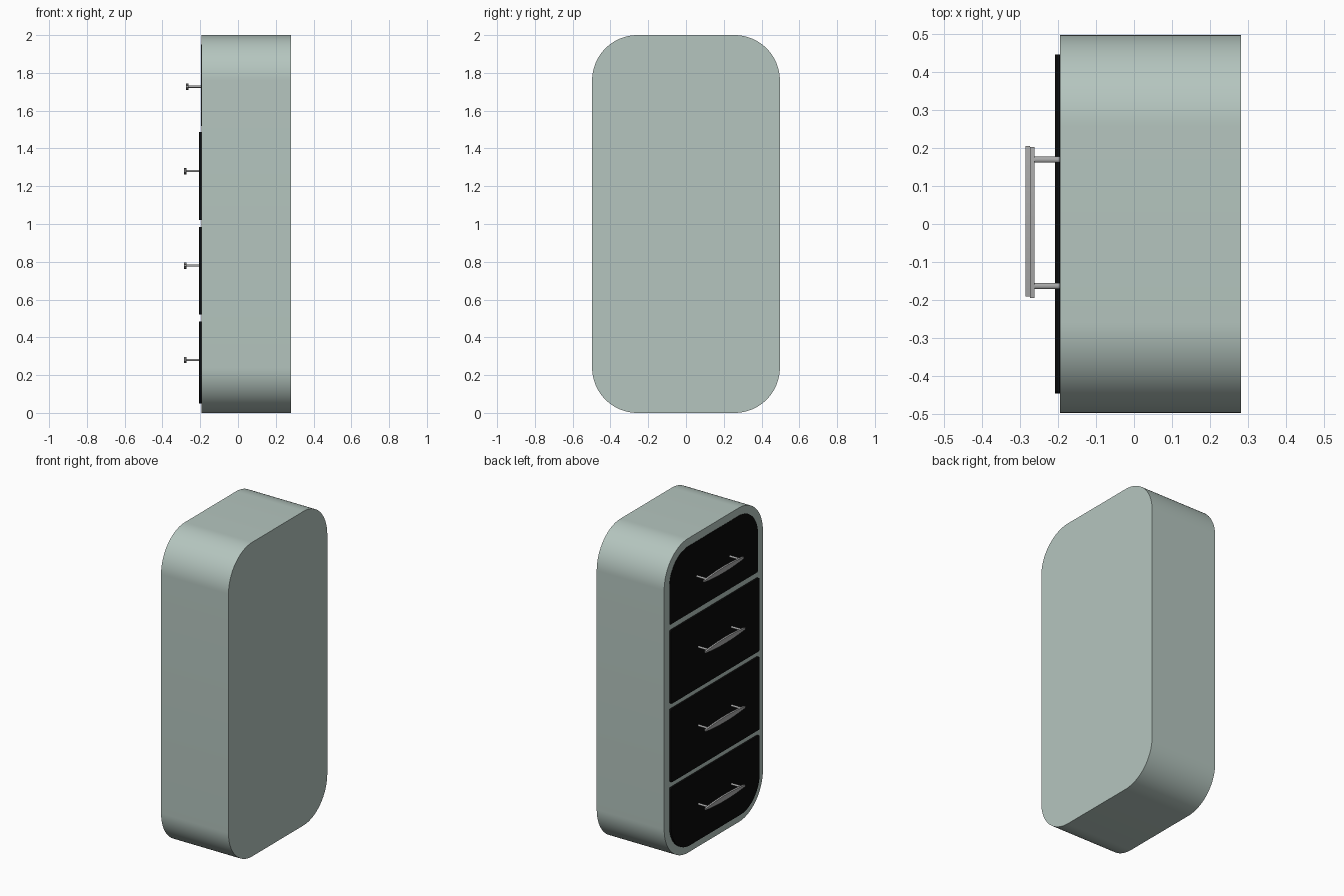
import bpy, bmesh
from math import pi, sin, cos

if "Cube" in bpy.data.objects:
    bpy.data.objects.remove(bpy.data.objects["Cube"])


def material(name, rgb):
    m = bpy.data.materials.new(name)
    m.diffuse_color = (*rgb, 1)
    m.use_nodes = True
    m.node_tree.nodes["Principled BSDF"].inputs["Base Color"].default_value = m.diffuse_color
    return m


SAGE = material("sage", (0.46, 0.56, 0.52))
BLACK = material("black", (0.003, 0.003, 0.003))
STEEL = material("steel", (0.4, 0.4, 0.4))


def rounded(y0, y1, z0, z1, r_bottom, r_top, n=16):
    """Rectangle outline in the YZ plane with rounded corners."""
    pts = []
    for cy, cz, r, a0 in ((y1 - r_bottom, z0 + r_bottom, r_bottom, -pi / 2),
                          (y1 - r_top, z1 - r_top, r_top, 0),
                          (y0 + r_top, z1 - r_top, r_top, pi / 2),
                          (y0 + r_bottom, z0 + r_bottom, r_bottom, pi)):
        for i in range(n + 1):
            a = a0 + pi / 2 * i / n
            pts.append((cy + r * cos(a), cz + r * sin(a)))
    return pts


def slab(name, outline, x0, x1, mat):
    """Extrude a YZ outline along x."""
    bm = bmesh.new()
    face = bm.faces.new([bm.verts.new((x0, y, z)) for y, z in outline])
    ext = bmesh.ops.extrude_face_region(bm, geom=[face])
    for v in ext["geom"]:
        if isinstance(v, bmesh.types.BMVert):
            v.co.x = x1
    bmesh.ops.recalc_face_normals(bm, faces=bm.faces)
    me = bpy.data.meshes.new(name)
    bm.to_mesh(me)
    bm.free()
    ob = bpy.data.objects.new(name, me)
    bpy.context.collection.objects.link(ob)
    me.materials.append(mat)
    bpy.context.view_layer.objects.active = ob
    bpy.ops.object.select_all(action='DESELECT')
    ob.select_set(True)
    bpy.ops.object.shade_smooth_by_angle()
    return ob


# cabinet body
slab("cabinet_body", rounded(-0.497, 0.497, 0, 2, 0.24, 0.24, 24), -0.194, 0.281, SAGE)

# drawers: bottom, top, lower radius, upper radius, front x, handle height
drawers = [(0.05, 0.485, 0.19, 0.01, -0.207, 0.28),
           (0.52, 0.985, 0.01, 0.01, -0.207, 0.78),
           (1.02, 1.487, 0.01, 0.01, -0.207, 1.28),
           (1.52, 1.95, 0.01, 0.19, -0.196, 1.727)]

for k, (z0, z1, rb, rt, x, hz) in enumerate(drawers, 1):
    slab(f"drawer_front_{k}", rounded(-0.445, 0.445, z0, z1, rb, rt), x, -0.17, BLACK)

    # handle bar, widest in the middle
    yc = 0.004 if k == 4 else 0.007
    steps = [-1 + i / 12 for i in range(25)]
    arc = [(yc + 0.198 * t, 0.005 + 0.012 * (1 - t * t)) for t in steps]
    outline = [(y, hz - h) for y, h in arc] + [(y, hz + h) for y, h in reversed(arc)]
    slab(f"handle_bar_{k}", outline, x - 0.078, x - 0.066, STEEL)

    # handle posts
    for side, y in (("left", 0.169), ("right", -0.163)):
        ring = [(y + 0.008 * cos(a), hz + 0.006 * sin(a))
                for a in (2 * pi * i / 16 for i in range(16))]
        slab(f"handle_post_{k}_{side}", ring, x - 0.068, x + 0.01, STEEL)
